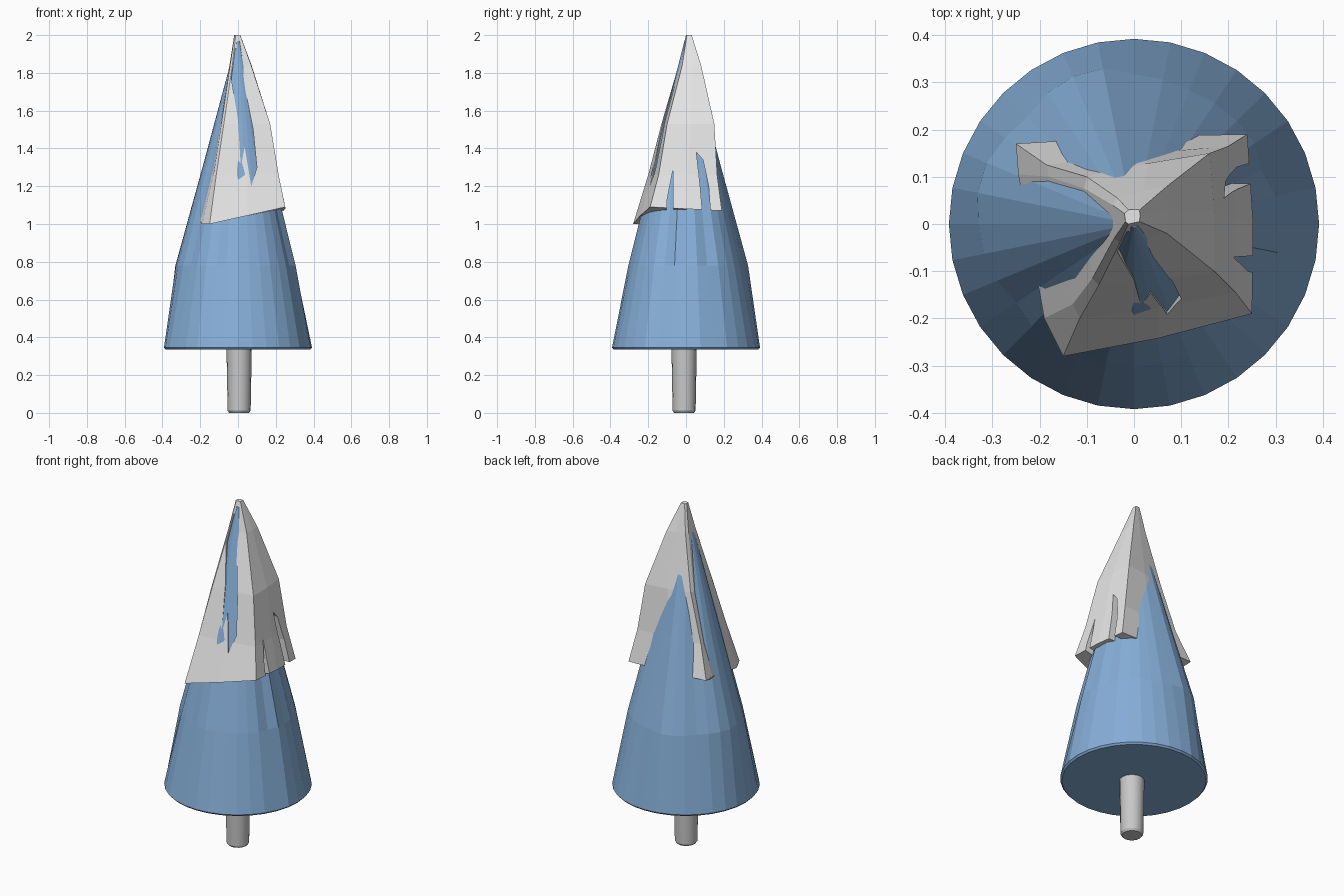
import bpy, bmesh, random
from math import sin, cos, tau

cube = bpy.data.objects.get("Cube")
if cube:
    bpy.data.objects.remove(cube)
random.seed(4)


def material(name, colour):
    mat = bpy.data.materials.new(name)
    mat.use_nodes = True
    mat.diffuse_color = (*colour, 1)
    mat.node_tree.nodes["Principled BSDF"].inputs["Base Color"].default_value = (*colour, 1)
    return mat


blue = material("foliage blue", (0.24, 0.43, 0.69))
white = material("snow white", (0.8, 0.8, 0.8))
grey = material("trunk grey", (0.58, 0.58, 0.58))


def loft(name, rings, mat=None):
    """Closed solid skinned through rings of equal point count."""
    bm = bmesh.new()
    loops = [[bm.verts.new(p) for p in ring] for ring in rings]
    n = len(loops[0])
    for low, high in zip(loops, loops[1:]):
        for i in range(n):
            j = (i + 1) % n
            bm.faces.new((low[i], low[j], high[j], high[i]))
    bm.faces.new(loops[0][::-1])
    bm.faces.new(loops[-1])
    bmesh.ops.recalc_face_normals(bm, faces=bm.faces)
    mesh = bpy.data.meshes.new(name)
    bm.to_mesh(mesh)
    bm.free()
    obj = bpy.data.objects.new(name, mesh)
    bpy.context.collection.objects.link(obj)
    if mat:
        mesh.materials.append(mat)
    return obj


def circle(radius, z, sides, x=0, y=0):
    return [(x + radius * cos(tau * i / sides), y + radius * sin(tau * i / sides), z)
            for i in range(sides)]


# Trunk with a chamfered foot
trunk = loft("trunk", [circle(r, z, 16, 0.006, -0.01) for r, z in
                       ((0.053, 0), (0.061, 0.012), (0.068, 0.4))], grey)
bpy.context.view_layer.objects.active = trunk
trunk.select_set(True)
bpy.ops.object.shade_smooth_by_angle()

# Foliage: faceted cone, fuller towards the back right, with irregular folds
SIDES = 32
folds = [random.choice((-0.012, -0.004, 0, 0.003, 0.006)) for _ in range(SIDES)]


def foliage_ring(radius, z, full, fold):
    ring = []
    for i in range(SIDES):
        a = tau * i / SIDES
        side = max(0, (sin(a) - cos(a)) * 0.9)
        r = radius + full * min(1, side) + fold * folds[i]
        ring.append((r * cos(a), r * sin(a), z))
    return ring


loft("foliage", [foliage_ring(*row) for row in (
    (0.383, 0.335, 0, 0), (0.392, 0.345, 0, 0), (0.305, 0.78, 0.027, 1),
    (0.176, 1.3, 0.012, 0.6), (0.008, 1.97, 0, 0))], blue)

# Snow cap: ridge lines from tip to hem, listed round the tree
HEIGHTS = (2, 1.84, 1.53, 1.26)
ridges = [
    (1.0, (-.018, .005), (-.042, -.03), (-.088, -.115), (-.13, -.17), (-.19, -.2)),
    (1.0, (-.012, 0), (-.03, -.04), (-.075, -.13), (-.115, -.2), (-.15, -.28)),
    (1.09, (.012, .005), (.07, -.02), (.17, -.1), (.215, -.145), (.25, -.19)),
    (1.07, (.012, .03), (.07, .08), (.16, .15), (.2, .165), (.24, .19)),
    (1.08, (-.012, .03), (-.035, .055), (-.1, .1), (-.185, .125), (-.25, .17)),
    (1.08, (-.02, .022), (-.045, .04), (-.105, .075), (-.18, .1), (-.245, .105)),
]
columns = []
for k, (hem, *points) in enumerate(ridges):
    line = [(x, y, z) for (x, y), z in zip(points, HEIGHTS + (hem,))]
    if k in (2, 3, 4):
        # Slightly bulging middle line of each broad side
        columns.append([((a[0] + b[0]) * 0.515, (a[1] + b[1]) * 0.515, (a[2] + b[2]) / 2)
                        for a, b in zip(columns[-1], line)])
    columns.append(line)
snow = loft("snow_cap", list(zip(*columns)), white)


# Jagged openings in the snow, cut by prisms
def cut(outline, axis, start, end):
    if axis == "y":
        rings = [[(u, d, z) for u, z in outline] for d in (start, end)]
    else:
        rings = [[(d, u, z) for u, z in outline] for d in (start, end)]
    cutter = loft("snow_cutter", rings)
    cutter.hide_render = True
    mod = snow.modifiers.new("opening", "BOOLEAN")
    mod.operation, mod.solver, mod.object = "DIFFERENCE", "EXACT", cutter
    bpy.context.view_layer.objects.active = snow
    bpy.ops.object.modifier_apply(modifier=mod.name)
    bpy.data.objects.remove(cutter)


cut([(-.015, 1.93), (-.035, 1.77), (0, 1.55), (.015, 1.3), (.035, 1.41), (.07, 1.2),
     (.1, 1.3), (.08, 1.5), (.04, 1.7), (.01, 1.93)], "y", -1, -0.01)
cut([(-.06, 1.48), (-.01, 1.42), (.04, 1.25), (.1, 0.9), (-.14, 0.9), (-.1, 1.25)],
    "y", 0.06, 1)
cut([(.055, 1.38), (.09, 1.34), (.12, 1.2), (.14, 0.9), (.1, 0.9), (.075, 1.2)],
    "x", 0.1, 1)
cut([(-.07, 1.28), (-.065, 0.9), (-.11, 0.9), (-.1, 1.13)], "x", 0.1, 1)
